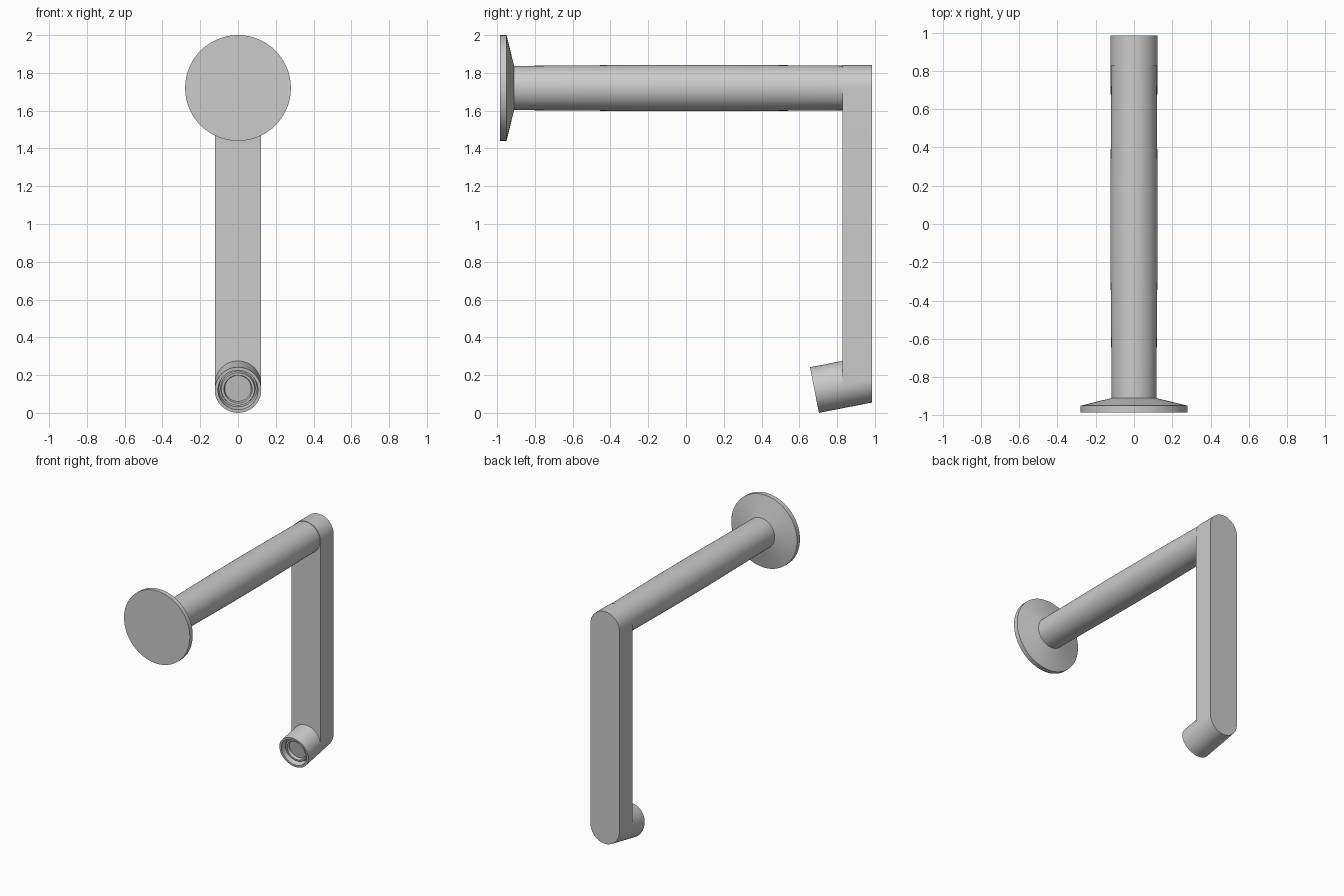
import bpy, bmesh, math
from mathutils import Vector

if "Cube" in bpy.data.objects:
    bpy.data.objects.remove(bpy.data.objects["Cube"])

R = 0.123          # tube radius
BAR_Z = 1.72       # height of the horizontal bar
BACK, FRONT = 0.985, 0.828   # y faces of the drop arm
SEG = 64
TILT = math.radians(11)
OUTLET = Vector((0, 0.68, 0.121))
AXIS = Vector((0, math.cos(TILT), math.sin(TILT)))


def finish(name, bm):
    bmesh.ops.recalc_face_normals(bm, faces=bm.faces)
    mesh = bpy.data.meshes.new(name)
    bm.to_mesh(mesh)
    bm.free()
    ob = bpy.data.objects.new(name, mesh)
    bpy.context.collection.objects.link(ob)
    bpy.ops.object.select_all(action='DESELECT')
    ob.select_set(True)
    bpy.context.view_layer.objects.active = ob
    bpy.ops.object.shade_smooth_by_angle(angle=math.radians(25))
    return ob


def lathe(profile, origin, axis):
    """Revolve (radius, distance) points about an axis in the YZ plane."""
    bm = bmesh.new()
    side, up = Vector((1, 0, 0)), axis.cross(Vector((1, 0, 0)))
    rings = []
    for r, d in profile:
        c = origin + axis * d
        if r == 0:
            rings.append([bm.verts.new(c)] * SEG)
        else:
            rings.append([bm.verts.new(c + (side * math.cos(a) + up * math.sin(a)) * r)
                          for a in (2 * math.pi * i / SEG for i in range(SEG))])
    for a, b in zip(rings, rings[1:]):
        for i in range(SEG):
            j = (i + 1) % SEG
            quad = [a[i], a[j], b[j], b[i]]
            bm.faces.new(list(dict.fromkeys(quad)))
    return bm


# Wall flange and slightly barrelled bar
bar = [(0, -0.985), (0.28, -0.985), (0.28, -0.95), (0.117, -0.91),
       (0.120, -0.5), (R, -0.2), (R, 0.2), (0.120, 0.6), (0.118, FRONT)]
finish("flange_and_bar", lathe(bar, Vector((0, 0, BAR_Z)), Vector((0, 1, 0))))

# Flat drop arm: rounded top, bottom end sheared along the outlet tilt
bm = bmesh.new()
loops = []
for y in (FRONT, BACK):
    low = OUTLET.z + (y - OUTLET.y) * math.tan(TILT)
    pts = []
    for i in range(SEG // 2 + 1):
        a = math.pi * i / (SEG // 2)
        pts.append((R * math.cos(a), BAR_Z + 0.121 * math.sin(a)))
    for i in range(SEG // 2 + 1):
        a = math.pi + math.pi * i / (SEG // 2)
        pts.append((R * math.cos(a), low + R * math.sin(a) / math.cos(TILT)))
    loops.append([bm.verts.new((x, y, z)) for x, z in pts])
n = len(loops[0])
for i in range(n):
    j = (i + 1) % n
    bm.faces.new((loops[0][i], loops[0][j], loops[1][j], loops[1][i]))
for loop in loops:
    bm.faces.new(loop)
finish("drop_arm", bm)

# Tilted outlet with recessed nozzle, trimmed flush with the arm face
outlet = [(0, 0.045), (0.07, 0.045), (0.075, 0.025), (0.088, 0.025),
          (0.092, 0.05), (0.1, 0.05), (0.106, 0.0), (R, 0.0), (R, 0.3)]
bm = lathe(outlet, OUTLET, AXIS)
bmesh.ops.bisect_plane(bm, geom=bm.verts[:] + bm.edges[:] + bm.faces[:],
                       plane_co=(0, FRONT, 0), plane_no=(0, 1, 0), clear_outer=True)
finish("outlet", bm)
